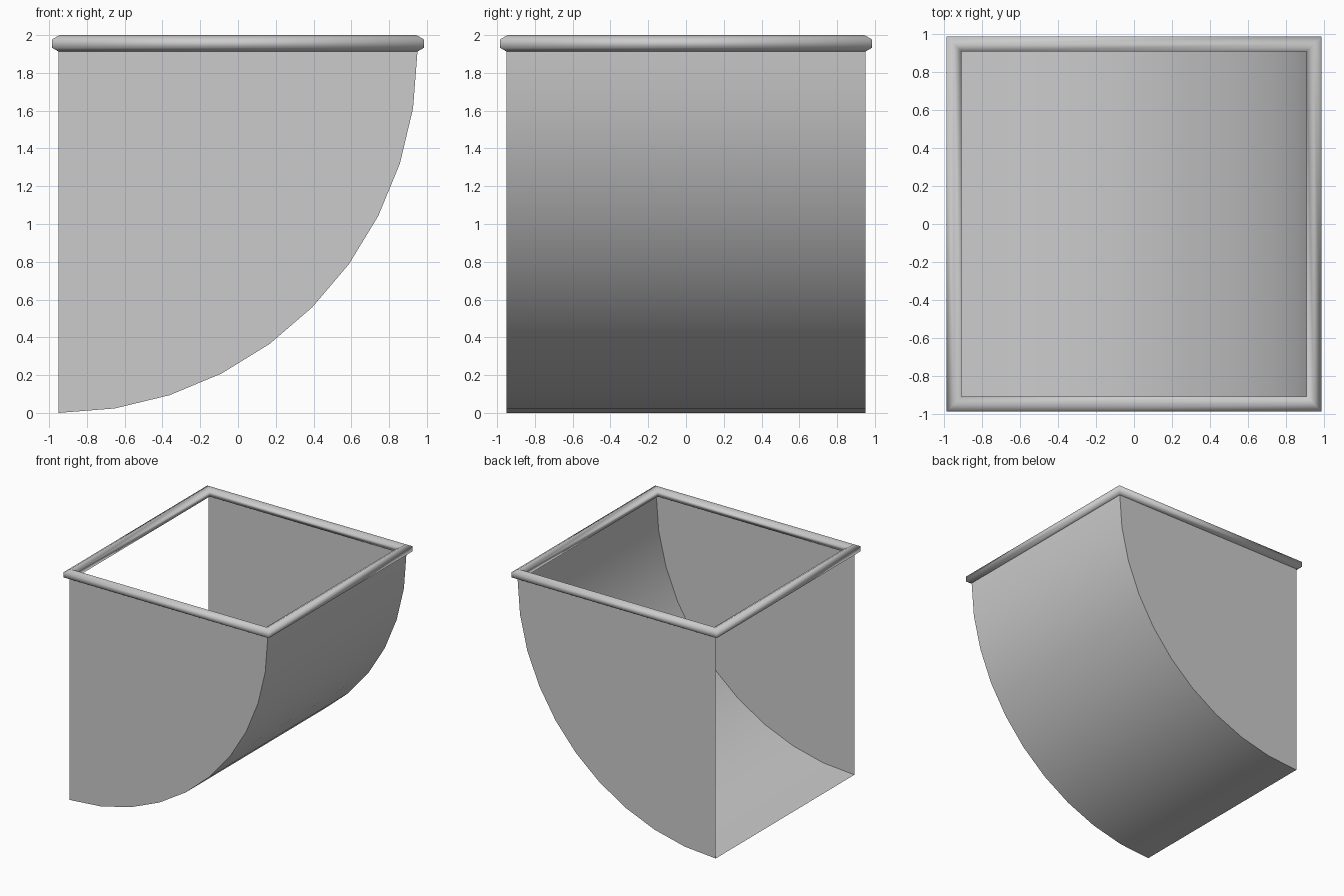
import bpy
import bmesh
from math import sin, cos, pi, radians

if "Cube" in bpy.data.objects:
    bpy.data.objects.remove(bpy.data.objects["Cube"], do_unlink=True)

grey = bpy.data.materials.new("light grey")
grey.use_nodes = True
grey.diffuse_color = (0.6, 0.6, 0.6, 1)
grey.node_tree.nodes["Principled BSDF"].inputs["Base Color"].default_value = (0.6, 0.6, 0.6, 1)


def finish(bm, name, angle):
    """Turn a bmesh into a grey object, smooth below the given angle."""
    bmesh.ops.recalc_face_normals(bm, faces=bm.faces)
    mesh = bpy.data.meshes.new(name)
    bm.to_mesh(mesh)
    bm.free()
    mesh.materials.append(grey)
    obj = bpy.data.objects.new(name, mesh)
    bpy.context.collection.objects.link(obj)
    bpy.ops.object.select_all(action='DESELECT')
    obj.select_set(True)
    bpy.context.view_layer.objects.active = obj
    bpy.ops.object.shade_smooth_by_angle(angle=radians(angle))
    return obj


HALF = 0.95          # half width of the scoop
ARC_TOP = 1.91       # height where the curve turns vertical
STEPS = 10           # segments in the quarter curve

# Scoop: quarter-round panel between two flat sides, open above and at -x
profile = []
for i in range(STEPS + 1):
    a = i / STEPS * pi / 2
    profile.append((-HALF + 2 * HALF * sin(a), ARC_TOP * (1 - cos(a))))
profile.append((HALF, ARC_TOP + 0.01))

bm = bmesh.new()
sides = []
for y in (-HALF, HALF):
    row = [bm.verts.new((x, y, z)) for x, z in profile]
    corner = bm.verts.new((-HALF, y, ARC_TOP + 0.01))
    bm.faces.new(row + [corner])
    sides.append(row)
front, back = sides
for i in range(len(profile) - 1):
    bm.faces.new((front[i], front[i + 1], back[i + 1], back[i]))
finish(bm, "scoop_body", 30)

# Rim: six-sided bead carried around the square opening with mitred corners
RADIUS, CENTRE, RIM_Z, SIDES = 0.045, 0.945, 1.955, 6
bm = bmesh.new()
rings = []
for sx, sy in ((-1, -1), (1, -1), (1, 1), (-1, 1)):
    ring = []
    for k in range(SIDES):
        a = pi / 2 + k * 2 * pi / SIDES
        d = CENTRE + RADIUS * cos(a)
        ring.append(bm.verts.new((sx * d, sy * d, RIM_Z + RADIUS * sin(a))))
    rings.append(ring)
for j in range(4):
    p, q = rings[j], rings[(j + 1) % 4]
    for k in range(SIDES):
        n = (k + 1) % SIDES
        bm.faces.new((p[k], p[n], q[n], q[k]))
finish(bm, "top_rim", 65)
